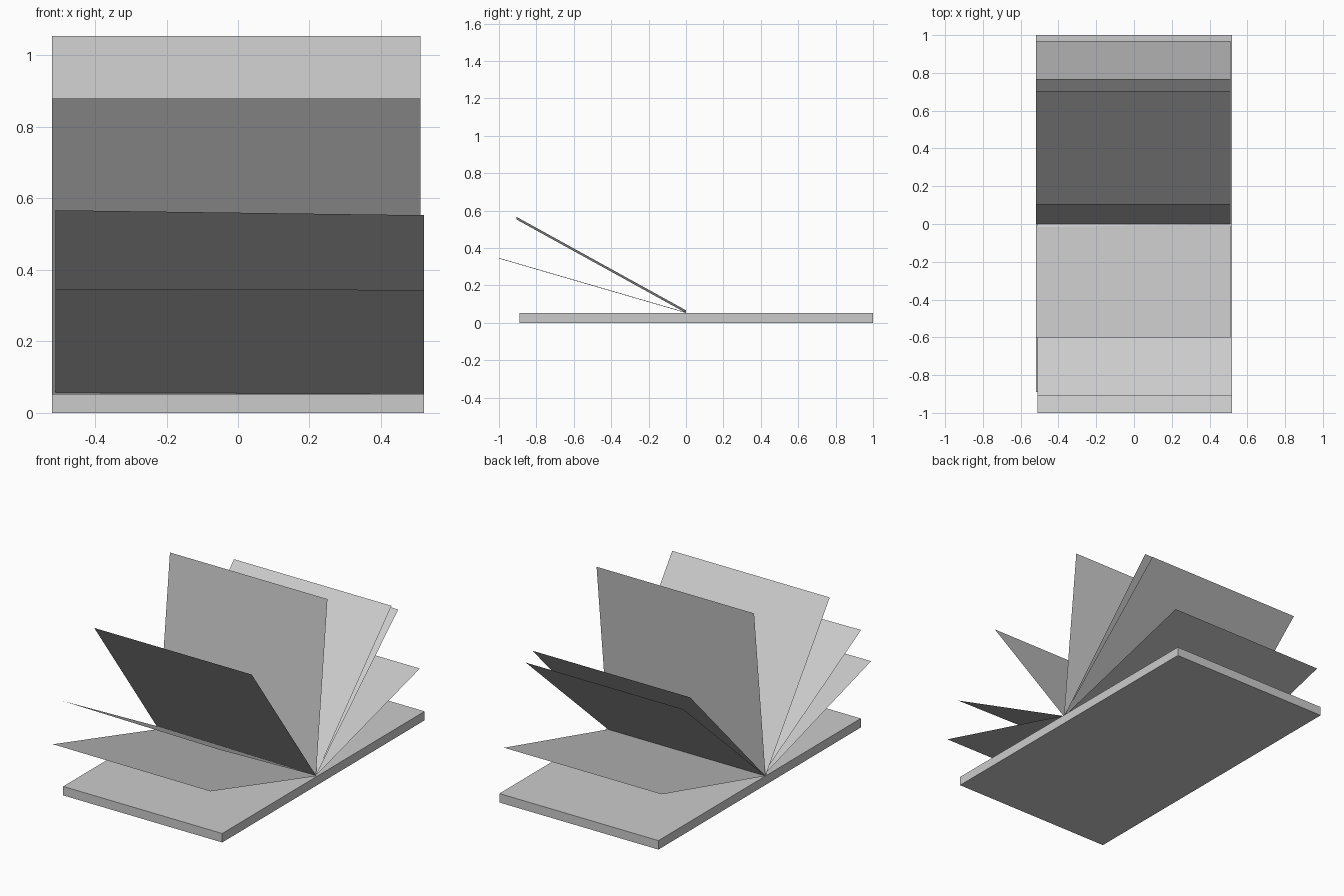
import bpy
import bmesh

cube = bpy.data.objects.get("Cube")
if cube:
    bpy.data.objects.remove(cube, do_unlink=True)

grey = bpy.data.materials.new("light grey")
grey.use_nodes = True
colour = (0.6, 0.6, 0.6, 1)
grey.diffuse_color = colour
grey.node_tree.nodes["Principled BSDF"].inputs["Base Color"].default_value = colour

HALF = 0.52    # half width of the base
HINGE = 0.053  # top of the base, where the sheets meet


def finish(name, bm):
    mesh = bpy.data.meshes.new(name)
    bm.to_mesh(mesh)
    bm.free()
    mesh.materials.append(grey)
    obj = bpy.data.objects.new(name, mesh)
    bpy.context.collection.objects.link(obj)
    return obj


def sheet(name, y, z, shift, lift=0.0):
    """Thin leaf from the hinge line to a tip edge; lift raises its -x side."""
    bm = bmesh.new()
    left, right = shift - HALF + 0.005, shift + HALF - 0.005
    corners = [(left, 0, HINGE + lift), (right, 0, HINGE),
               (right, y, z), (left, y, z + lift)]
    bm.faces.new([bm.verts.new(c) for c in corners])
    finish(name, bm)


# Base slab
bm = bmesh.new()
bmesh.ops.create_cube(bm, size=1)
bmesh.ops.scale(bm, vec=(2 * HALF, 1.89, HINGE), verts=bm.verts)
bmesh.ops.translate(bm, vec=(0, 0.055, HINGE / 2), verts=bm.verts)
finish("base_slab", bm)

# Fanned sheets, front to back: tip y, tip z, sideways shift, lift
fan = [
    (-1.0, 0.344, 0.005, 0.003),
    (-0.907, 0.553, 0.005, 0.014),
    (-0.6, 0.879, -0.005, 0),
    (0.107, 1.055, -0.005, 0),
    (0.705, 0.787, -0.005, 0),
    (0.768, 0.741, -0.005, 0),
    (0.97, 0.315, -0.005, 0),
]
for i, spec in enumerate(fan, 1):
    sheet(f"sheet_{i}", *spec)
